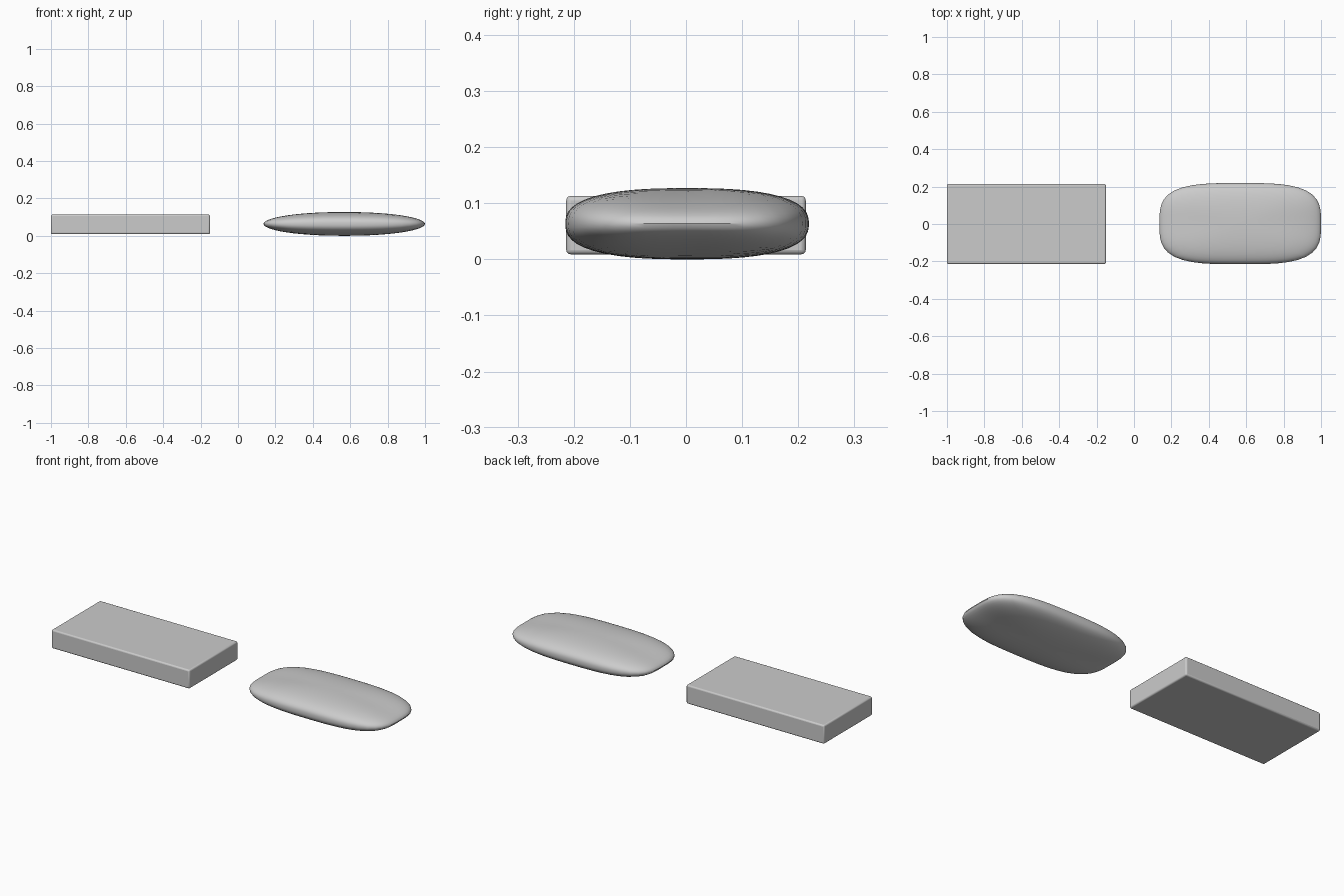
import bpy, bmesh, math

if "Cube" in bpy.data.objects:
    bpy.data.objects.remove(bpy.data.objects["Cube"])


def add_object(name, bm):
    mesh = bpy.data.meshes.new(name)
    bm.to_mesh(mesh)
    bm.free()
    obj = bpy.data.objects.new(name, mesh)
    bpy.context.collection.objects.link(obj)
    return obj


# Fresh rectangular bar with finely rounded edges
bm = bmesh.new()
bmesh.ops.create_cube(bm, size=1)
for v in bm.verts:
    v.co.x = v.co.x * 0.85 - 0.575
    v.co.y = v.co.y * 0.427
    v.co.z = v.co.z * 0.104 + 0.061
bar = add_object("new_bar", bm)
bevel = bar.modifiers.new("soft_edges", 'BEVEL')
bevel.width = 0.008
bevel.segments = 3

# Worn bar: a subdivided cube projected onto a rounded superellipsoid
bm = bmesh.new()
bmesh.ops.create_cube(bm, size=2)
bmesh.ops.subdivide_edges(bm, edges=bm.edges[:], cuts=13, use_grid_fill=True)
P = 3.4                                   # squareness of the plan outline
for v in bm.verts:
    x, y, z = (math.tan(c * math.pi / 4) for c in v.co)
    flat = x * x + y * y
    k = 2.0 + 0.6 * y * y / flat if flat > 1e-9 else 2.0   # fuller along the sides
    plan = (abs(x) ** P + abs(y) ** P) ** (1 / P)
    r = (plan ** k + abs(z) ** k) ** (-1 / k)
    v.co = (0.568 + 0.432 * x * r, 0.002 + 0.217 * y * r, 0.0635 + 0.0635 * z * r)
worn = add_object("worn_bar", bm)

# Smooth shading, keeping sharp edges
for obj in (bar, worn):
    bpy.ops.object.select_all(action='DESELECT')
    obj.select_set(True)
    bpy.context.view_layer.objects.active = obj
    bpy.ops.object.shade_smooth_by_angle(angle=math.radians(30))
